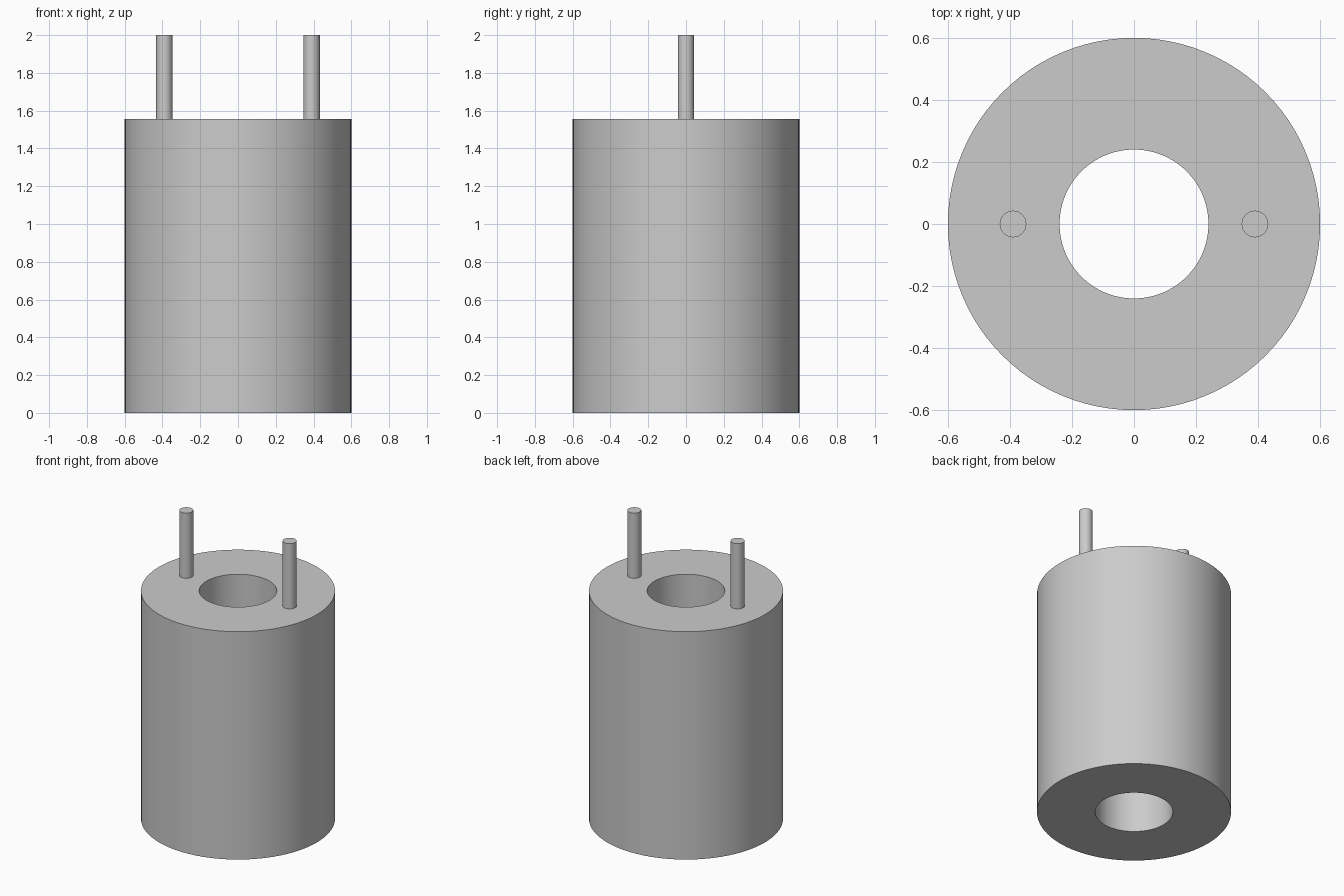
import bpy
import bmesh
import math
from mathutils import Vector

HEIGHT = 1.555
OUTER, BORE = 0.6, 0.24
PIN_X, PIN_RADIUS, PIN_TOP = 0.39, 0.043, 2.0

if "Cube" in bpy.data.objects:
    bpy.data.objects.remove(bpy.data.objects["Cube"], do_unlink=True)

# Single grey finish
grey = bpy.data.materials.new("plain_grey")
grey.use_nodes = True
colour = (0.6, 0.6, 0.6, 1)
grey.diffuse_color = colour
grey.node_tree.nodes["Principled BSDF"].inputs["Base Color"].default_value = colour


def finish(obj):
    obj.data.materials.clear()
    obj.data.materials.append(grey)
    bpy.ops.object.select_all(action="DESELECT")
    obj.select_set(True)
    bpy.context.view_layer.objects.active = obj
    bpy.ops.object.shade_smooth_by_angle(angle=math.radians(30))


def lathe(name, profile, segments):
    """Revolve a closed (radius, height) profile around z."""
    bm = bmesh.new()
    verts = [bm.verts.new((r, 0, z)) for r, z in profile]
    edges = [bm.edges.new((v, verts[i - 1])) for i, v in enumerate(verts)]
    bmesh.ops.spin(bm, geom=verts + edges, cent=Vector(), axis=(0, 0, 1),
                   angle=math.tau, steps=segments, use_merge=True)
    bmesh.ops.remove_doubles(bm, verts=bm.verts, dist=1e-5)
    bmesh.ops.recalc_face_normals(bm, faces=bm.faces)
    mesh = bpy.data.meshes.new(name)
    bm.to_mesh(mesh)
    bm.free()
    obj = bpy.data.objects.new(name, mesh)
    bpy.context.collection.objects.link(obj)
    finish(obj)
    return obj


# Hollow body with a bore right through it
lathe("hollow_body", [(BORE, 0), (OUTER, 0), (OUTER, HEIGHT), (BORE, HEIGHT)], 96)

# Upright pins on the top face
for side, name in ((1, "left_pin"), (-1, "right_pin")):
    bpy.ops.mesh.primitive_cylinder_add(
        vertices=32, radius=PIN_RADIUS, depth=PIN_TOP - HEIGHT,
        location=(side * PIN_X, 0, (PIN_TOP + HEIGHT) / 2))
    pin = bpy.context.object
    pin.name = name
    finish(pin)
